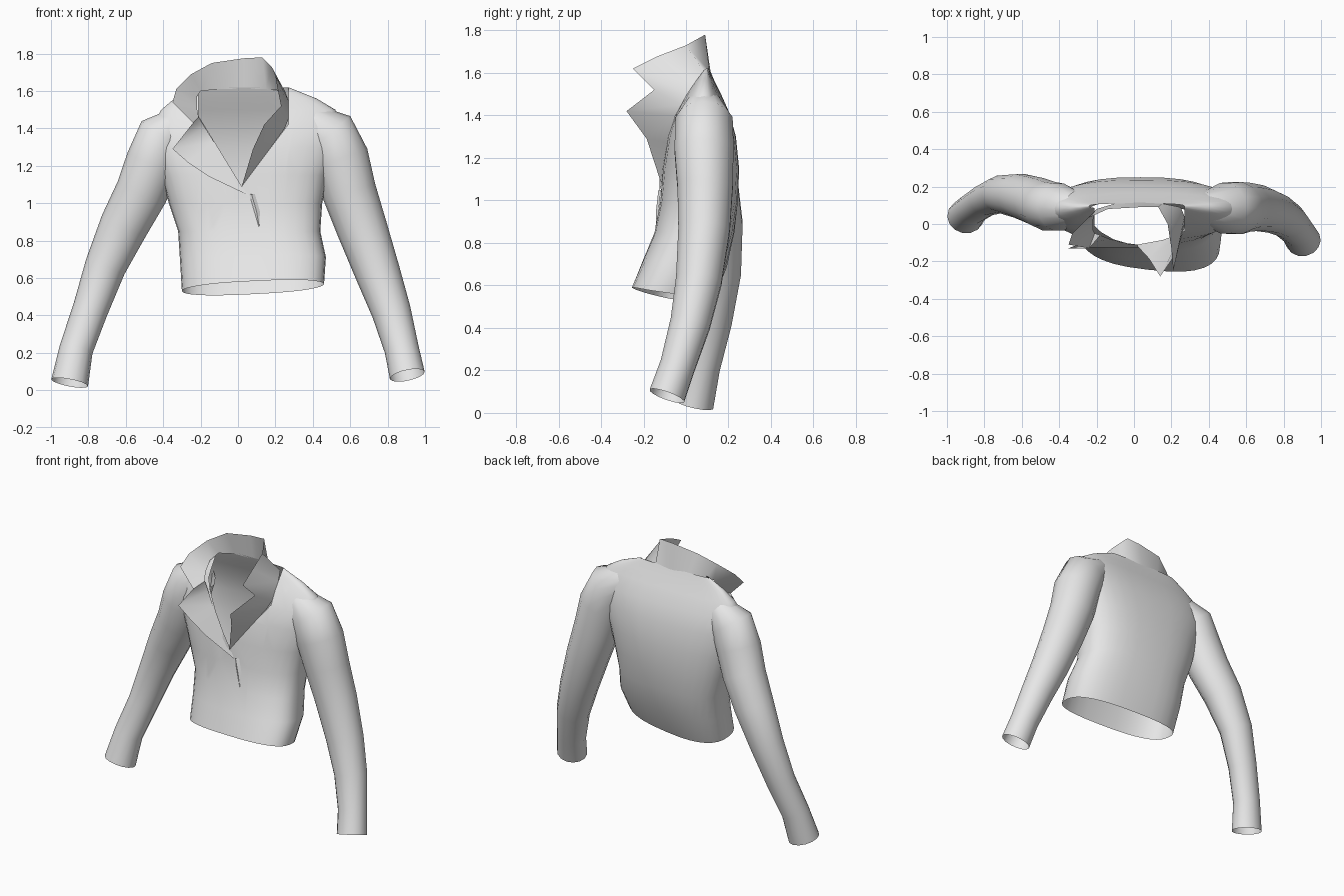
import bpy, bmesh, math
from mathutils import Vector

cube = bpy.data.objects.get("Cube")
if cube:
    bpy.data.objects.remove(cube, do_unlink=True)

cloth = bpy.data.materials.new("light grey cloth")
cloth.use_nodes = True
colour = (0.8, 0.8, 0.8, 1)
cloth.diffuse_color = colour
cloth.node_tree.nodes["Principled BSDF"].inputs["Base Color"].default_value = colour


def finish(name, bm, angle=60):
    """Turn a bmesh into a smooth shaded cloth object."""
    mesh = bpy.data.meshes.new(name)
    bm.to_mesh(mesh)
    bm.free()
    mesh.materials.append(cloth)
    obj = bpy.data.objects.new(name, mesh)
    bpy.context.collection.objects.link(obj)
    bpy.ops.object.select_all(action="DESELECT")
    bpy.context.view_layer.objects.active = obj
    obj.select_set(True)
    bpy.ops.object.shade_smooth_by_angle(angle=math.radians(angle))
    return obj


def loft(rows, closed=True):
    """Skin a sequence of equally long point rows with quads."""
    bm = bmesh.new()
    rings = [[bm.verts.new(p) for p in row] for row in rows]
    count = len(rings[0])
    for low, high in zip(rings, rings[1:]):
        for i in range(count if closed else count - 1):
            j = (i + 1) % count
            bm.faces.new((low[i], low[j], high[j], high[i]))
    return bm


def rounded(value, power):
    return math.copysign(abs(value) ** power, value)


# Body: stacked rounded sections (height, right, left, front, back)
SECTIONS = [
    (0.545, -0.30, 0.46, -0.245, 0.11),
    (0.70, -0.31, 0.47, -0.195, 0.185),
    (0.85, -0.32, 0.44, -0.145, 0.225),
    (1.00, -0.37, 0.45, -0.12, 0.245),
    (1.15, -0.41, 0.48, -0.11, 0.25),
    (1.30, -0.46, 0.54, -0.085, 0.235),
    (1.41, -0.46, 0.56, -0.05, 0.205),
    (1.50, -0.41, 0.52, 0.00, 0.165),
    (1.56, -0.34, 0.42, 0.04, 0.135),
    (1.62, -0.24, 0.27, 0.08, 0.11),
]
SIDES = 32


def body_section(height, right, left, front, back):
    middle, half = (right + left) / 2, (left - right) / 2
    centre, depth = (front + back) / 2, (back - front) / 2
    hem = max(0, 1 - (height - 0.545) / 0.3)
    twist = 0.11 * max(0, 1 - (height - 0.545) / 0.55)
    points = []
    for i in range(SIDES):
        a = math.tau * i / SIDES
        x = middle + half * rounded(math.cos(a), 0.75)
        # The waist turns a little and the hem rises at the front left
        y = centre + depth * rounded(math.sin(a), 0.8) - twist * (x - middle)
        z = height + hem * (0.05 * x - 0.035 * math.sin(a))
        points.append((x, y, z))
    return points


body = loft([body_section(*s) for s in SECTIONS])

# Neckline: slice the front along the opening and remove the inside
POINT = Vector((0.02, -0.1, 1.09))
EDGES = [
    (POINT, Vector((0.36, 0, 0.22))),
    (POINT, Vector((-0.36, 0, 0.27))),
    (Vector((-0.21, 0, 0)), Vector((1, 0, 0))),
    (Vector((0.27, 0, 0)), Vector((-1, 0, 0))),
]


def front_faces():
    body.normal_update()
    return [f for f in body.faces if f.normal.y < 0 and f.calc_center_median().z > 0.9]


for origin, normal in EDGES:
    geometry = set()
    for f in front_faces():
        geometry.update([f], f.edges, f.verts)
    bmesh.ops.bisect_plane(body, geom=list(geometry), plane_co=origin, plane_no=normal)
opening = [
    f for f in front_faces()
    if all((f.calc_center_median() - o).dot(n) > 0 for o, n in EDGES)
]
bmesh.ops.delete(body, geom=opening, context="FACES")
finish("jacket_body", body)


# Sleeves: flattened tubes from the shoulder along a bent arm (x, y, z, radius)
def sleeve(name, path):
    points = [Vector(p[:3]) for p in path]
    rows = []
    for i, (point, spec) in enumerate(zip(points, path)):
        before, after = points[max(i - 1, 0)], points[min(i + 1, len(points) - 1)]
        along = (after - before).normalized()
        side = Vector((0, 1, 0)).cross(along).normalized()
        deep = along.cross(side) * 0.92
        turns = [math.tau * k / 14 for k in range(14)]
        rows.append([point + spec[3] * (side * math.cos(t) + deep * math.sin(t)) for t in turns])
    finish(name, loft(rows))


sleeve("right_sleeve", [
    (-0.31, 0.09, 1.43, 0.09),
    (-0.40, 0.09, 1.36, 0.14),
    (-0.455, 0.095, 1.22, 0.145),
    (-0.515, 0.12, 1.06, 0.14),
    (-0.61, 0.15, 0.88, 0.13),
    (-0.71, 0.16, 0.66, 0.11),
    (-0.79, 0.13, 0.43, 0.095),
    (-0.865, 0.08, 0.22, 0.09),
    (-0.90, 0.04, 0.04, 0.10),
])
sleeve("left_sleeve", [
    (0.37, 0.085, 1.45, 0.09),
    (0.485, 0.085, 1.37, 0.15),
    (0.545, 0.085, 1.24, 0.155),
    (0.595, 0.09, 1.06, 0.145),
    (0.665, 0.085, 0.86, 0.135),
    (0.75, 0.06, 0.62, 0.12),
    (0.82, 0.02, 0.42, 0.105),
    (0.875, -0.04, 0.22, 0.092),
    (0.905, -0.09, 0.08, 0.095),
])

# Collar and lapels: one strip from neckline (first three) to free edge
COLLAR = [
    (0.02, -0.11, 1.09, 0.06, -0.125, 1.04),
    (-0.06, -0.10, 1.22, -0.15, -0.125, 1.14),
    (-0.13, -0.08, 1.33, -0.27, -0.125, 1.22),
    (-0.18, -0.06, 1.41, -0.35, -0.13, 1.29),
    (-0.21, -0.05, 1.46, -0.24, -0.13, 1.43),
    (-0.22, -0.03, 1.51, -0.35, -0.11, 1.54),
    (-0.22, 0.02, 1.57, -0.33, -0.05, 1.61),
    (-0.20, 0.08, 1.60, -0.25, 0.03, 1.69),
    (-0.10, 0.11, 1.61, -0.14, 0.08, 1.75),
    (0.03, 0.115, 1.61, 0.03, 0.09, 1.775),
    (0.15, 0.11, 1.61, 0.13, 0.09, 1.78),
    (0.25, 0.09, 1.60, 0.18, 0.00, 1.73),
    (0.27, 0.04, 1.55, 0.20, -0.13, 1.68),
    (0.27, 0.01, 1.50, 0.21, -0.25, 1.62),
    (0.27, -0.02, 1.45, 0.23, -0.15, 1.52),
    (0.25, -0.05, 1.40, 0.14, -0.28, 1.42),
    (0.155, -0.085, 1.27, 0.08, -0.185, 1.29),
    (0.02, -0.11, 1.09, 0.02, -0.12, 1.09),
]
collar = loft([(c[:3], c[3:]) for c in COLLAR], closed=False)
finish("collar", collar, 50)

# Small flat fold in the front closure below the lapels
top, tip = Vector((0.06, -0.122, 1.05)), Vector((0.115, -0.143, 0.86))
fold = loft([
    (p, p + Vector((0.012, -0.008, 0)), p + Vector((0.03, 0.004, 0)))
    for p in (top, top.lerp(tip, 0.5))
] + [(tip, tip, tip)], closed=False)
bmesh.ops.remove_doubles(fold, verts=fold.verts, dist=0.0001)
finish("front_fold", fold, 30)
